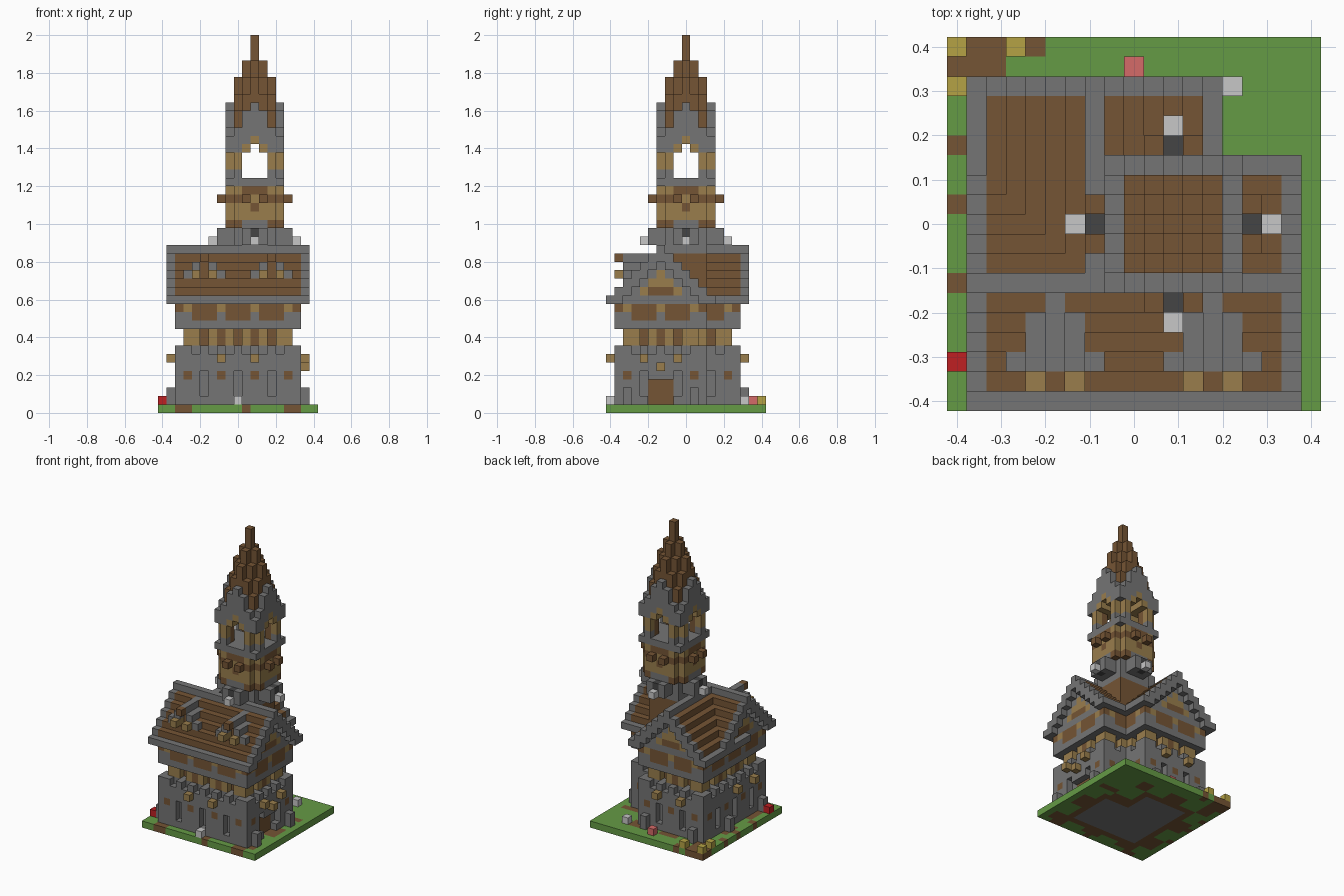
import bpy
import bmesh
from itertools import product
from mathutils import Vector

cube = bpy.data.objects.get("Cube")
if cube:
    bpy.data.objects.remove(cube, do_unlink=True)

V = 2 / 45          # edge of one block
COLORS = {
    "stone": (0.178, 0.178, 0.178), "dark_wood": (0.178, 0.09, 0.035),
    "tan_wood": (0.32, 0.208, 0.073), "dark_stone": (0.06, 0.06, 0.06),
    "pale_stone": (0.57, 0.57, 0.57), "grass": (0.13, 0.325, 0.06),
    "red_flower": (0.52, 0.014, 0.016), "pink_flower": (0.66, 0.145, 0.14),
    "gold_flower": (0.46, 0.36, 0.06),
}
NAMES = list(COLORS)
STONE, WOOD, TAN, DARK, PALE, GRASS, RED, PINK, GOLD = range(len(NAMES))
cells = {}          # block position -> (part, colour)


def put(part, i, j, k, col):
    cells[i, j, k] = (part, col)


def column(part, i, j, lo, hi, col):
    for k in range(lo, hi):
        put(part, i, j, k, col)


def inside(i, j, e):
    """L-shaped plan whose wings are 2e+1 blocks wide."""
    front = 7 - e <= i <= 11 + e and abs(j - 6) <= e
    back = abs(i - 7) <= e and 6 <= j <= 10 + e
    return front or back


def plan(e):
    """Cells of the plan: position, rim flag, step along wall, corner flag."""
    for i, j in product(range(19), repeat=2):
        if inside(i, j, e):
            out_x = not (inside(i - 1, j, e) and inside(i + 1, j, e))
            out_y = not (inside(i, j - 1, e) and inside(i, j + 1, e))
            yield i, j, out_x or out_y, i if out_y else j + 1, out_x and out_y


# Ground slab with earth patches and a stone floor
for i, j in product(range(19), repeat=2):
    patch = 4 + 2 * ((i // 3 + j // 3) % 2)
    col = STONE if inside(i, j, 3) else WOOD if inside(i, j, patch) else GRASS
    if j == 0:
        col = WOOD if i in (2, 3, 10, 15, 16) else GRASS
    if i == 0 and j in (6, 10, 13) or i < 3 and j > 16 or (i, j) == (4, 18):
        col = WOOD
    put("ground", i, j, 0, col)

# Flowers and loose stones
for i, j, col in ((0, 2, RED), (9, 17, PINK), (14, 16, PALE), (9, 0, PALE),
                  (0, 18, GOLD), (3, 18, GOLD), (0, 16, GOLD)):
    put("garden_block", i, j, 1, col)

# Stone ground floor core, with the recessed door
for i, j, rim, u, corner in plan(4):
    door = i == 15 and abs(j - 6) < 2
    column("ground_floor", i, j, 1, 8, STONE)
    if door:
        column("door", i, j, 1, 4, WOOD)

# Outer stone wall with niches, small windows and battlements
for i, j, rim, u, corner in plan(5):
    if rim:
        door = i == 16 and abs(j - 6) < 2
        niche = u % 4 == 1 and not corner
        for k in range(1, 7):
            if not (door and k < 4 or niche and 1 < k < 5):
                window = k == 4 and u % 4 == 3 and not door and not corner
                put("outer_wall", i, j, k, WOOD if window else STONE)
        if u % 2 or corner:
            put("battlements", i, j, 7, STONE)

# Low buttresses beside the corners
for s in (1, 17):
    for j in (2, 10):
        column("buttresses", s, j, 1, 3, STONE)
for i in (3, 11):
    column("buttresses", i, 16, 1, 3, STONE)

# Lanterns
for i, j in ((7, 0), (11, 0), (17, 4), (17, 8), (1, 4), (1, 8), (5, 16), (9, 16)):
    put("lanterns", i, j, 6, TAN)
put("lanterns", 17, 6, 5, TAN)

# Timber storey with dark posts and recessed dark panels
for i, j, rim, u, corner in plan(4):
    if not rim or corner or u % 4 != 1:
        post = rim and not corner and u % 4 == 3
        column("timber_storey", i, j, 8, 10, WOOD if post else TAN)
for i, j, rim, u, corner in plan(3):
    column("timber_storey", i, j, 8, 10, WOOD)

# Overhanging storey: stone ledge, dark arches, timber frieze
for i, j, rim, u, corner in plan(5):
    put("stone_ledge", i, j, 10, STONE)
    put("stone_ledge", i, j, 11, STONE if u % 4 == 3 or corner else WOOD)
    put("stone_ledge", i, j, 12, TAN if u % 4 == 3 and not corner else WOOD)


# Stepped gable roofs: stone verge, eave and ridge, timber gable wall
def roof_column(part, i, j, across, end):
    h = 20 - across
    for k in range(max(13, h - 2) if end == 0 else 13, h):
        if k == h - 1:
            col = STONE if end == 0 or across in (0, 6) else WOOD
        elif k > h - 4 or k == 13:
            col = STONE
        else:
            col = WOOD if across < 2 and k == 14 else TAN
        put(part, i, j, k, col)


for i, j in product(range(1, 14), range(6, 17)):
    roof_column("back_roof", i, j, abs(i - 7), 16 - j)
for i, j in product(range(1, 18), range(13)):
    roof_column("front_roof", i, j, abs(j - 6), min(i - 1, 17 - i))

# Two front dormers
for c in (5, 13):
    for d in range(-2, 3):
        a = abs(d)
        for j in range(2, (6, 5, 3)[a]):
            put("dormers", c + d, j, 18 - a, STONE)
    for d, j in product((-1, 0, 1), (3, 4)):
        column("dormers", c + d, j, 15, 18 - abs(d), WOOD)
    put("dormers", c, 1, 18, WOOD)
    for s in (-1, 1):
        put("dormers", c + s, 2, 16, TAN)
        put("dormers", c + s, 1, 16, TAN)

# Tower, described around its own axis
CX, CY = 11, 9
for x, y in product(range(-3, 4), repeat=2):
    far, near = max(abs(x), abs(y)), min(abs(x), abs(y))
    corner = near == 3
    i, j = CX + x, CY + y
    column("tower_belt", i, j, 27, 28, STONE)
    if not corner:
        if far < 3:
            column("tower_shaft", i, j, 14, 19, WOOD)
            column("tower_shaft", i, j, 19, 22, STONE)
        elif near < 2:
            column("tower_shaft", i, j, 20, 22, STONE)
        put("tower_shaft", i, j, 22, WOOD if near == 2 else STONE)
        column("tower_shaft", i, j, 23, 25, TAN)
        put("tower_shaft", i, j, 25, TAN if near == 0 else WOOD)
        put("tower_shaft", i, j, 26, WOOD if near < 2 else TAN)
    # Open belfry with corner posts and arched openings
    if near == 2:
        put("belfry", i, j, 28, STONE if far == 3 else WOOD)
        column("belfry", i, j, 29, 31, TAN if far == 3 else WOOD)
    if near > 0:
        put("belfry", i, j, 31, TAN if near == 1 else STONE)
    put("belfry", i, j, 32, TAN if near == 0 else STONE)
    # Stone gables around a pointed timber spire
    if far == 3:
        column("spire_gables", i, j, 33, (37, 36, 34, 33)[near], STONE)
    else:
        top = {(0, 0): 45, (1, 0): 42, (1, 1): 40, (2, 0): 40, (2, 1): 38}
        column("spire", i, j, 33, top.get((far, near), 36), WOOD)

# Beams and stone brackets on the four tower sides
for dx, dy in ((1, 0), (-1, 0), (0, 1), (0, -1)):
    for s in (-1, 1):
        bx, by = CX + 4 * dx + s * dy, CY + 4 * dy + s * dx
        put("tower_beams", bx, by, 25, WOOD)
        column("tower_brackets", bx, by, 20, 22, STONE)
    put("tower_shaft", CX + 3 * dx, CY + 3 * dy, 24, WOOD)
    column("tower_brackets", CX + 4 * dx, CY + 4 * dy, 20, 22, DARK)
    put("tower_brackets", CX + 5 * dx, CY + 5 * dy, 20, PALE)

# Materials
materials = []
for name, rgb in COLORS.items():
    mat = bpy.data.materials.new(name)
    mat.use_nodes = True
    mat.diffuse_color = (*rgb, 1)
    mat.node_tree.nodes["Principled BSDF"].inputs["Base Color"].default_value = (*rgb, 1)
    materials.append(mat)

# Turn the outer faces of each part into a mesh
for part in dict.fromkeys(p for p, c in cells.values()):
    bm = bmesh.new()
    verts = {}
    used = sorted({c for p, c in cells.values() if p == part})
    for pos, (p, col) in cells.items():
        if p != part:
            continue
        for axis, side in product(range(3), (0, 1)):
            step = [0, 0, 0]
            step[axis] = 2 * side - 1
            if tuple(a + b for a, b in zip(pos, step)) in cells:
                continue
            ring = []
            for a, b in ((0, 0), (1, 0), (1, 1), (0, 1)):
                q = list(pos)
                q[axis] += side
                q[(axis + 1) % 3] += a
                q[(axis + 2) % 3] += b
                q = tuple(q)
                if q not in verts:
                    verts[q] = bm.verts.new(Vector((q[0] - 9.5, q[1] - 9.5, q[2])) * V)
                ring.append(verts[q])
            face = bm.faces.new(ring if side else ring[::-1])
            face.material_index = used.index(col)
    mesh = bpy.data.meshes.new(part)
    bm.to_mesh(mesh)
    bm.free()
    for col in used:
        mesh.materials.append(materials[col])
    bpy.context.collection.objects.link(bpy.data.objects.new(part, mesh))
